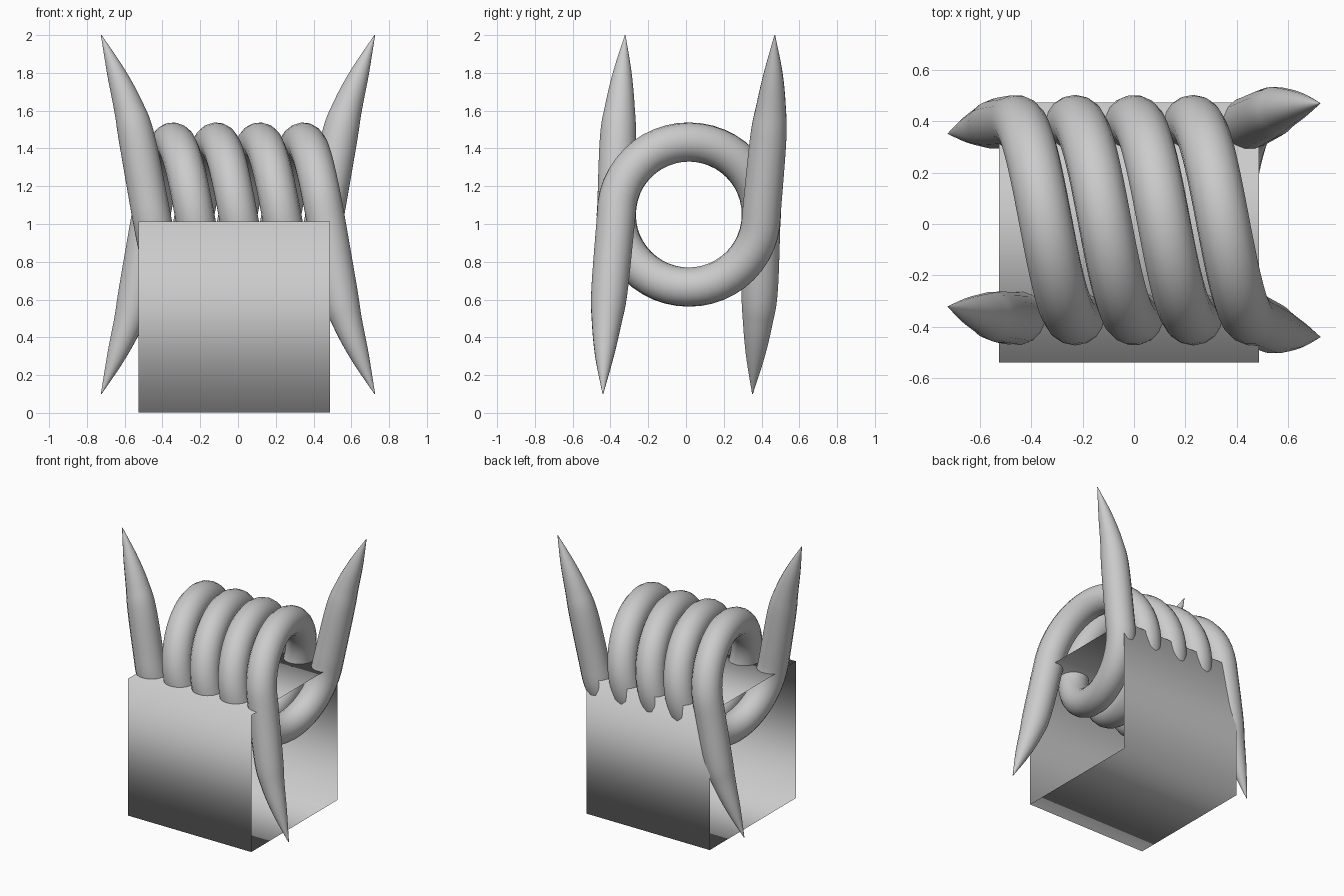
import bpy, bmesh, math
from mathutils import Vector, Matrix

if "Cube" in bpy.data.objects:
    bpy.data.objects.remove(bpy.data.objects["Cube"])

YC, ZC = 0.015, 1.05        # coil axis
R, TUBE = 0.384, 0.104      # coil radius, wire radius
HALF, TURNS = 0.46, 2


def catmull(pts, steps=8):
    """Smooth path through 4D points (x, y, z, radius)."""
    p = [2 * pts[0] - pts[1]] + pts + [2 * pts[-1] - pts[-2]]
    out = []
    for a, b, c, d in zip(p, p[1:], p[2:], p[3:]):
        for i in range(steps):
            t = i / steps
            out.append(0.5 * (2 * b + (c - a) * t + (2 * a - 5 * b + 4 * c - d) * t * t
                              + (3 * b - a - 3 * c + d) * t ** 3))
    return out + [pts[-1]]


def tail(side, spread):
    """Tapered wire end leaving the coil at its front, up on the left, down on the right."""
    dz = (0, 0.4, 0.57, 0.75, 0.95)
    dx = (HALF, 0.535, 0.58, 0.645, 0.724)
    rad = (TUBE, 0.098, 0.08, 0.05, 0.002)
    return catmull([Vector((side * x, -y, -side * z, r))
                    for x, y, z, r in zip(dx, spread, dz, rad)])


def wire(name, s):
    """One strand: tail, two turns, tail. s = -1 gives the half-turn rotated twin."""
    n = 48 * TURNS
    coil = []
    for i in range(1, n):
        a = 2 * math.pi * TURNS * i / n
        coil.append(Vector((-HALF + 2 * HALF * i / n, -R * math.cos(a), -R * math.sin(a), TUBE)))
    path = (tail(-1, (R, 0.375, 0.365, 0.352, 0.337))[::-1] + coil
            + tail(1, (R, 0.42, 0.435, 0.447, 0.455)))
    cu = bpy.data.curves.new(name, 'CURVE')
    cu.dimensions = '3D'
    cu.bevel_depth = 1.0
    cu.bevel_resolution = 6
    sp = cu.splines.new('POLY')
    sp.points.add(len(path) - 1)
    for pt, v in zip(sp.points, path):
        pt.co = (v.x, YC + s * v.y, ZC + s * v.z, 1)
        pt.radius = v.w
    sp.use_smooth = True
    ob = bpy.data.objects.new(name, cu)
    bpy.context.collection.objects.link(ob)
    bpy.ops.object.select_all(action='DESELECT')
    ob.select_set(True)
    bpy.context.view_layer.objects.active = ob
    bpy.ops.object.convert(target='MESH')
    bpy.ops.object.shade_smooth()


# Two interleaved coil strands
wire("coil_strand_a", 1)
wire("coil_strand_b", -1)

# Square sleeve: a smooth-shaded cube, open at both x ends
bm = bmesh.new()
bmesh.ops.create_cube(bm, size=1.013, matrix=Matrix.Translation((-0.02, -0.033, 0.5075)))
bmesh.ops.delete(bm, geom=[f for f in bm.faces if abs(f.normal.x) > 0.5], context='FACES_ONLY')
for f in bm.faces:
    f.smooth = True
me = bpy.data.meshes.new("square_sleeve")
bm.to_mesh(me)
bm.free()
bpy.context.collection.objects.link(bpy.data.objects.new("square_sleeve", me))
